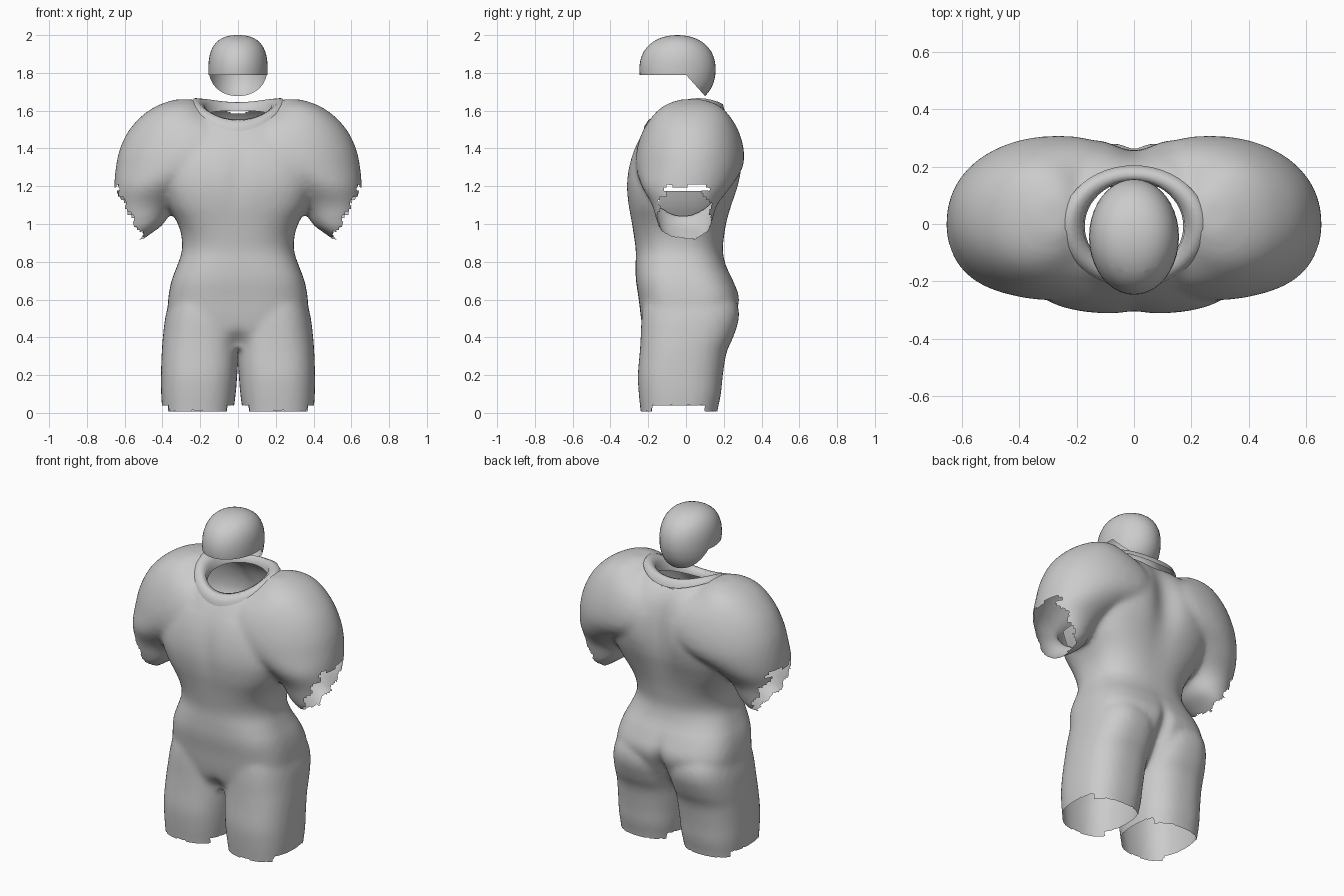
import bpy, bmesh, math
from mathutils import Vector

if "Cube" in bpy.data.objects:
    bpy.data.objects.remove(bpy.data.objects["Cube"])

grey = bpy.data.materials.new("plain_grey")
grey.diffuse_color = (0.6, 0.6, 0.6, 1)
grey.use_nodes = True
grey.node_tree.nodes["Principled BSDF"].inputs["Base Color"].default_value = grey.diffuse_color


def catmull(rows, steps=4):
    """Smoothly resample a list of rows."""
    out = []
    for i in range(len(rows) - 1):
        p = [rows[max(0, min(len(rows) - 1, i + k))] for k in (-1, 0, 1, 2)]
        for s in range(steps):
            t = s / steps
            out.append([0.5 * (2 * b + (c - a) * t + (2 * a - 5 * b + 4 * c - d) * t * t
                               + (3 * b - a - 3 * c + d) * t ** 3) for a, b, c, d in zip(*p)])
    return out + [rows[-1]]


def bridge(bm, rings):
    for a, b in zip(rings, rings[1:]):
        for i in range(len(a)):
            j = (i + 1) % len(a)
            bm.faces.new((a[i], a[j], b[j], b[i]))


def loft(bm, rows, power, n=48):
    """Closed volume from rows of (z, x min, x max, y min, y max); power(z) squares the section."""
    rings = []
    for z, x0, x1, y0, y1 in catmull(rows):
        ring, e = [], 2 / power(z)
        for i in range(n):
            c, s = math.cos(math.tau * i / n), math.sin(math.tau * i / n)
            x = (x0 + x1) / 2 + (x1 - x0) / 2 * math.copysign(abs(c) ** e, c)
            y = (y0 + y1) / 2 + (y1 - y0) / 2 * math.copysign(abs(s) ** e, s)
            ring.append(bm.verts.new((x, y, z)))
        rings.append(ring)
    bridge(bm, rings)
    bm.faces.new(rings[0][::-1])
    bm.faces.new(rings[-1])


def make(name, bm):
    me = bpy.data.meshes.new(name)
    bm.to_mesh(me)
    bm.free()
    me.materials.append(grey)
    ob = bpy.data.objects.new(name, me)
    bpy.context.collection.objects.link(ob)
    me.shade_smooth()
    return ob


def cut(bm, co, no, clear=False):
    bmesh.ops.bisect_plane(bm, geom=bm.verts[:] + bm.edges[:] + bm.faces[:], plane_co=co,
                           plane_no=no, clear_inner=clear, dist=1e-5)


def drop(bm, rule):
    bad = [f for f in bm.faces if rule(f.calc_center_median())]
    bmesh.ops.delete(bm, geom=bad, context='FACES')


# Body volumes: torso, one leg, one sleeve
bm = bmesh.new()
torso = [(.34, .14, -.17, .12), (.42, .30, -.22, .20), (.5, .365, -.238, .25), (.6, .370, -.25, .283),
         (.7, .352, -.265, .25), (.78, .322, -.267, .212), (.86, .297, -.266, .195),
         (.95, .302, -.278, .205), (1.02, .328, -.29, .22), (1.1, .375, -.305, .245),
         (1.2, .412, -.314, .28), (1.3, .42, -.303, .30), (1.4, .41, -.272, .295),
         (1.5, .36, -.22, .26), (1.58, .31, -.155, .2), (1.64, .25, -.06, .11)]
torso = [(z, -r, r, a, b) for z, r, a, b in torso]


def squareness(z):
    """Waist is rounder, chest and hips are fuller."""
    return 3.0 - .55 * math.exp(-((z - .88) / .13) ** 2) - (.5 if z > 1.45 else 0)


loft(bm, torso, squareness)
loft(bm, [(-.1, .03, .395, -.235, .16), (0, .025, .4, -.24, .165), (.1, .012, .407, -.25, .185),
          (.2, .004, .408, -.255, .195), (.32, -.004, .404, -.245, .215), (.4, -.01, .398, -.24, .25),
          (.5, -.01, .386, -.236, .28), (.58, .005, .365, -.225, .27), (.67, .05, .32, -.19, .21),
          (.72, .1, .26, -.12, .12)], lambda z: 2.5)
loft(bm, [(1.66, .23, .33, -.03, .09), (1.63, .19, .42, -.11, .17), (1.58, .12, .5, -.17, .225),
          (1.5, -.04, .575, -.225, .275), (1.4, -.12, .625, -.26, .305), (1.3, -.05, .647, -.265, .30),
          (1.2, .2, .655, -.235, .24), (1.1, .33, .65, -.18, .165), (1.0, .395, .63, -.15, .135),
          (.95, .46, .6, -.12, .11), (.9, .53, .58, -.05, .04)], lambda z: 2.1)

# Fuse the volumes into one skin
raw = make("raw_volume", bm)
m = raw.modifiers.new("fuse", 'REMESH')
m.mode, m.voxel_size = 'VOXEL', 0.016
m = raw.modifiers.new("soften", 'SMOOTH')
m.factor, m.iterations = 0.5, 7
skin = bpy.data.meshes.new_from_object(raw.evaluated_get(bpy.context.evaluated_depsgraph_get()))
bpy.data.objects.remove(raw)
bm = bmesh.new()
bm.from_mesh(skin)

# Spine groove, seat cleft and front crease
for v in bm.verts:
    x, y, z = v.co
    if y > 0.05:
        spine = .045 * math.exp(-((z - 1.36) / .22) ** 2)
        seat = .045 * math.exp(-((z - .48) / .14) ** 2)
        v.co.y -= spine * math.exp(-(x / .09) ** 2) + seat * math.exp(-(x / .035) ** 2)
    elif y < -0.05:
        v.co.y += .02 * math.exp(-((z - .38) / .05) ** 2 - (x / .04) ** 2)
        v.co.y += .01 * math.exp(-((z - 1.25) / .15) ** 2 - (x / .05) ** 2)

# Keep one half, then open the leg, the sleeve and the neck
cut(bm, (0, 0, 0), (1, 0, 0), True)
cut(bm, (0, 0, 0), (0, 0, 1), True)
drop(bm, lambda c: c.z < .6 and c.z < (.045 if abs(c.y + .04) < .14 and abs(c.x - .12) > .05 else .012))
drop(bm, lambda c: c.x > .45 and c.z < 1.215 and
     (c.x - .65) * .89 - (c.z - 1.21) * .46 > .012 * math.sin(c.z * 75 + c.y * 30))
drop(bm, lambda c: c.z > 1.4 and (c.x / .215) ** 2 + ((c.y + .012) / .19) ** 2 < 1)
body = make("body_suit", bm)

# Side wall of the torso inside the armpit
bm = bmesh.new()
loft(bm, torso, squareness)
drop(bm, lambda c: c.x < .25 or abs(c.y) > .15 or not 1.0 < c.z < 1.17)
wall = make("armpit_wall", bm)
for ob in (body, wall):
    m = ob.modifiers.new("mirror", 'MIRROR')
    m.merge_threshold = 0.002

# Collar: a rolled band around the neck, dipping at the front
bm = bmesh.new()
n, rings = 48, []
#          x radius, front y, back y, side z, front z, back z
for rx, yf, yb, zs, zf, zb in [(.255, -.225, .205, 1.635, 1.48, 1.6), (.24, -.222, .195, 1.655, 1.515, 1.635),
                               (.21, -.20, .175, 1.652, 1.548, 1.645), (.178, -.17, .155, 1.625, 1.553, 1.64),
                               (.172, -.165, .15, 1.57, 1.51, 1.6)]:
    ring = []
    for i in range(n):
        c, s = math.cos(math.tau * i / n), math.sin(math.tau * i / n)
        z = zs + (zb - zf) / 2 * s + ((zb + zf) / 2 - zs) * s * s
        ring.append(bm.verts.new((rx * c, (yb + yf) / 2 + (yb - yf) / 2 * s, z)))
    rings.append(ring)
bridge(bm, rings)
make("collar", bm)

# Skull cap: open dome, cut level at the face and slanting down to the nape
bm = bmesh.new()
bmesh.ops.create_uvsphere(bm, u_segments=40, v_segments=24, radius=1)
for v in bm.verts:
    x, y, z = v.co
    w = 1 + .3 * x * x * z * z + .12 * y * y * z * z
    v.co = Vector((.157 * x * w, -.045 + .202 * y * w, 1.82 + (.18 if z > 0 else .195) * z * w))
cut(bm, (0, 0, 1.79), (0, 0, 1))
cut(bm, (0, 0, 1.79), (0, 1.12, 1))
drop(bm, lambda c: c.z < 1.79 and c.z < 1.79 - 1.12 * c.y)
make("skull_cap", bm)
